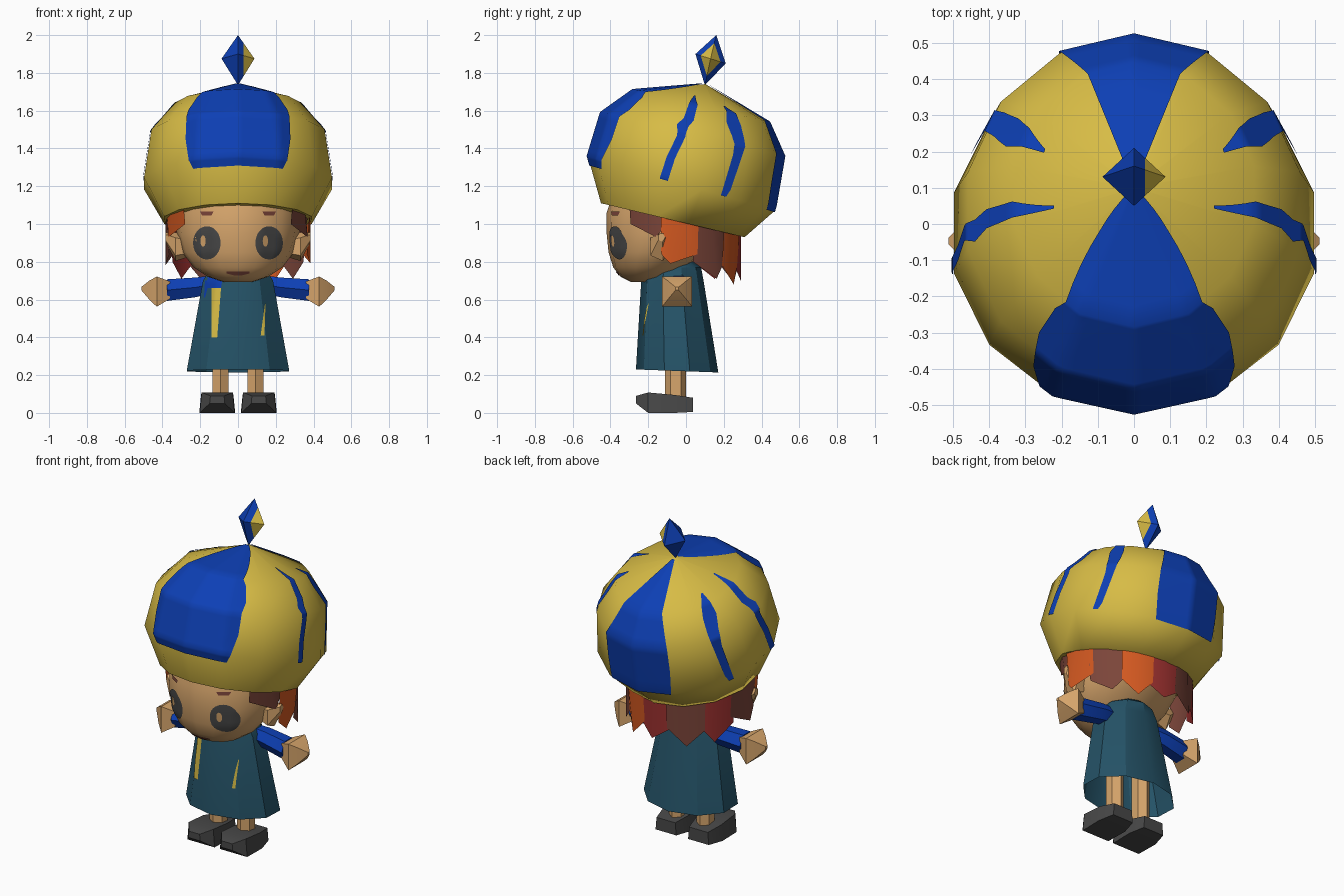
import bpy, bmesh, math
from mathutils import Vector
from mathutils.bvhtree import BVHTree

if "Cube" in bpy.data.objects:
    bpy.data.objects.remove(bpy.data.objects["Cube"])

COLOURS = {
    "yellow": (0.68, 0.50, 0.06), "blue": (0.004, 0.05, 0.46),
    "teal": (0.018, 0.085, 0.135), "skin": (0.68, 0.38, 0.15),
    "charcoal": (0.065, 0.065, 0.065), "orange": (0.66, 0.10, 0.015),
    "brown": (0.20, 0.06, 0.042), "red": (0.35, 0.032, 0.03),
}
MATS = {}
for key, rgb in COLOURS.items():
    MATS[key] = bpy.data.materials.new(key)
    MATS[key].diffuse_color = (*rgb, 1)


def finish(name, bm, mat, angle=30):
    me = bpy.data.meshes.new(name)
    bm.to_mesh(me)
    bm.free()
    ob = bpy.data.objects.new(name, me)
    bpy.context.collection.objects.link(ob)
    me.materials.append(MATS[mat])
    bpy.ops.object.select_all(action="DESELECT")
    ob.select_set(True)
    bpy.context.view_layer.objects.active = ob
    bpy.ops.object.shade_smooth_by_angle(angle=math.radians(angle))
    return ob


def loop(n, c, u, v, start=0.0):
    """Closed loop of n points around c, spanned by the vectors u and v."""
    c, u, v = Vector(c), Vector(u), Vector(v)
    angs = [start + 2 * math.pi * k / n for k in range(n)]
    return [c + u * math.cos(a) + v * math.sin(a) for a in angs]


def loft(name, loops, mat, angle=30, bottom=True, top=True):
    """Skin a stack of loops; the ends can be capped."""
    bm = bmesh.new()
    rows = [[bm.verts.new(p) for p in lp] for lp in loops]
    n = len(rows[0])
    for a, b in zip(rows, rows[1:]):
        for k in range(n):
            bm.faces.new((a[k], a[(k + 1) % n], b[(k + 1) % n], b[k]))
    if bottom:
        bm.faces.new(rows[0])
    if top:
        bm.faces.new(rows[-1])
    bmesh.ops.recalc_face_normals(bm, faces=bm.faces)
    return finish(name, bm, mat, angle)


def orient(bm, ref):
    bm.normal_update()
    for f in bm.faces:
        if f.normal.dot(f.calc_center_median() - Vector(ref)) < 0:
            f.normal_flip()


def strip(name, rows, place, mat, ref, n=8, m=4):
    """Thin patch from rows (t, left, right), laid on a surface by place(u, t)."""
    fine = []
    for p, q in zip(rows, rows[1:]):
        fine += [[a + (b - a) * i / m for a, b in zip(p, q)] for i in range(m)]
    fine.append(rows[-1])
    bm = bmesh.new()
    g = [[bm.verts.new(place(l + (r - l) * j / n, t)) for j in range(n + 1)]
         for t, l, r in fine]
    for a, b in zip(g, g[1:]):
        for j in range(n):
            bm.faces.new((a[j], a[j + 1], b[j + 1], b[j]))
    orient(bm, ref)
    return finish(name, bm, mat, 60)


# ---- hat: tilted rings (centre y, centre z, half width, half depth, tilt)
SIDES = 14
HAT = [(-0.07, 1.02, 0.40, 0.38, 0.09), (-0.025, 1.215, 0.51, 0.495, 0.145),
       (0.035, 1.475, 0.47, 0.485, 0.115), (0.08, 1.625, 0.34, 0.36, 0.085),
       (0.10, 1.74, 0.004, 0.004, 0.0)]
RINGS = [loop(SIDES, (0, cy, cz), (0, -ry, dz), (rx, 0, 0)) for cy, cz, rx, ry, dz in HAT]
loft("hat", RINGS, "yellow", 60)
HAT_MID = Vector((0, 0, 1.35))


def on_hat(deg, t):
    f = (deg / 360 * SIDES) % SIDES
    k = int(f) % SIDES
    i = min(int(t), len(RINGS) - 2)
    pts = [r[k].lerp(r[(k + 1) % SIDES], f - int(f)) for r in RINGS[i:i + 2]]
    p = pts[0].lerp(pts[1], t - i)
    return p + (p - HAT_MID).normalized() * 0.006


# hat panels and stripes
front = [(0.8, 29), (1, 31), (1.5, 35), (2, 36), (2.3, 38), (2.8, 37), (3, 34), (3.6, 42), (3.97, 50)]
back = [(0.97, 23), (1.5, 25), (2, 25.7), (3, 22), (3.95, 22)]
strip("hat_front_panel", [(t, -a, a) for t, a in front], on_hat, "blue", HAT_MID, 24)
strip("hat_back_panel", [(t, 180 - a, 180 + a) for t, a in back], on_hat, "blue", HAT_MID, 20)
stripe_a = [(0.97, 77, 82), (1, 77, 82), (1.45, 78, 83), (1.9, 81, 86), (2, 80.5, 86),
            (2.2, 78.5, 86), (2.45, 81, 88), (3, 80, 87), (3.35, 79, 81)]
stripe_b = [(1, 115.5, 119), (1.15, 116, 121), (1.8, 118, 124), (2, 117.5, 125), (2.25, 116, 125),
            (2.65, 112, 124), (3, 112, 121), (3.2, 113, 115)]
for side, s in (("right", 1), ("left", -1)):
    for label, rows in (("fore", stripe_a), ("aft", stripe_b)):
        strip(f"hat_{label}_stripe_{side}", [(t, s * l, s * r) for t, l, r in rows],
              on_hat, "blue", HAT_MID)

# ---- hat jewel: octahedron, yellow on one side
bm = bmesh.new()
lo, hi = bm.verts.new((0, 0.10, 1.735)), bm.verts.new((0, 0.16, 2.0))
eq = [bm.verts.new(p) for p in ((0.087, 0.13, 1.875), (0, 0.21, 1.85), (-0.087, 0.13, 1.875), (0, 0.05, 1.90))]
for k in range(4):
    bm.faces.new((eq[k], eq[(k + 1) % 4], hi))
    bm.faces.new((eq[(k + 1) % 4], eq[k], lo))
bmesh.ops.bisect_plane(bm, geom=bm.verts[:] + bm.edges[:] + bm.faces[:],
                       plane_co=(0.03, 0, 0), plane_no=(1, 0, 0))
bmesh.ops.recalc_face_normals(bm, faces=bm.faces)
for f in bm.faces:
    f.material_index = int(f.calc_center_median().x > 0.03)
finish("hat_jewel", bm, "blue").data.materials.append(MATS["yellow"])

# ---- head: rows of (z, front y, back y, half width)
HEAD = [(0.692, -0.29, -0.16, 0.07), (0.72, -0.345, -0.08, 0.16), (0.77, -0.385, 0.0, 0.235),
        (0.85, -0.41, 0.10, 0.295), (0.95, -0.42, 0.19, 0.325), (1.06, -0.42, 0.24, 0.335),
        (1.18, -0.38, 0.24, 0.32)]
head = loft("head", [loop(16, (0, (f + b) / 2, z), (0, (f - b) / 2, 0), (w, 0, 0))
                     for z, f, b, w in HEAD], "skin", 60)


def projector(ob, lift):
    """Lay points (x, z) on the front of an object."""
    tree = BVHTree.FromPolygons([v.co for v in ob.data.vertices], [p.vertices for p in ob.data.polygons])

    def place(x, z):
        hit = tree.ray_cast(Vector((x, -2, z)), Vector((0, 1, 0)))[0]
        if hit is None:
            hit = tree.find_nearest(Vector((x, -0.2, z)))[0]
        return hit + Vector((0, -lift, 0))
    return place


def oval(cx, cz, rx, rz):
    return [(cz - rz * math.cos(math.pi * i / 12), cx - rx * math.sin(math.pi * i / 12) - 1e-4,
             cx + rx * math.sin(math.pi * i / 12) + 1e-4) for i in range(13)]


face, face_high = projector(head, 0.005), projector(head, 0.009)
REF = (0, 0.3, 0.8)
for side, s in (("right", 1), ("left", -1)):
    strip(f"eye_{side}", oval(s * 0.165, 0.90, 0.073, 0.088), face, "charcoal", REF, 6, 1)
    strip(f"eye_glint_{side}", oval(s * 0.165 - 0.02, 0.91, 0.014, 0.03), face_high, "skin", REF, 3, 1)
    strip(f"eyebrow_{side}", [(1.045, s * 0.14, s * 0.19), (1.065, s * 0.13, s * 0.20)],
          face, "brown", REF, 4, 1)
    # pointed ears
    loft(f"ear_{side}", [loop(5, (s * x, y, z), (0, ry, 0), (0, 0, rz)) for x, y, z, ry, rz in
                         ((0.27, -0.13, 0.88, 0.05, 0.06), (0.33, -0.14, 0.88, 0.06, 0.08),
                          (0.385, -0.13, 0.93, 0.02, 0.025))], "skin")
strip("mouth", [(0.728, -0.02, 0.02), (0.738, -0.06, 0.06), (0.748, -0.06, 0.06)], face, "brown", REF, 8, 1)

# ---- hair: ring of pointed locks (start, end, edge z, tip angle, tip z, colour)
LOCKS = [(50, 84, 1.0, 76, 0.93, "brown"), (80, 112, 0.84, 88, 0.79, "orange"),
         (108, 142, 0.80, 130, 0.71, "brown"), (138, 166, 0.78, 152, 0.68, "orange"),
         (160, 194, 0.78, 176, 0.70, "red"), (190, 224, 0.78, 208, 0.69, "brown"),
         (220, 252, 0.80, 232, 0.71, "red"), (248, 280, 0.84, 270, 0.78, "brown"),
         (276, 310, 1.0, 284, 0.93, "orange")]


def hair_point(deg, z, r):
    a = math.radians(deg)
    return Vector((0.40 * r * math.sin(a), -0.07 - 0.38 * r * math.cos(a), z))


for i, (a0, a1, ze, at, zt, col) in enumerate(LOCKS):
    bm = bmesh.new()
    r = 0.95 + 0.012 * (i % 2)
    am = (a0 + a1) / 2
    top = [bm.verts.new(hair_point(a, 1.04 + 0.09 * math.cos(math.radians(a)) + 0.03, r)) for a in (a0, am, a1)]
    low = [bm.verts.new(hair_point(a, z, r * k)) for a, z, k in
           ((a0, ze, 0.96), (at, zt, 1.0), (a1, ze, 0.96))]
    for k in (0, 1):
        bm.faces.new((top[k], top[k + 1], low[k + 1], low[k]))
    orient(bm, (0, -0.07, 0.9))
    finish(f"hair_lock_{i + 1}", bm, col)

# ---- dress: open flared skirt with closed shoulders
dress = loft("dress", [loop(10, (0, cy, z), (0, -ry, -dz), (rx, 0, 0)) for z, cy, rx, ry, dz in
                       ((0.222, -0.047, 0.285, 0.218, -0.008), (0.70, -0.072, 0.195, 0.165, 0),
                        (0.77, -0.07, 0.15, 0.15, 0), (0.83, -0.07, 0.05, 0.07, 0))],
             "teal", 30, bottom=False)
cloth = projector(dress, 0.006)
strip("dress_trim_left", [(0.40, -0.14, -0.11), (0.66, -0.14, -0.09)], cloth, "yellow", REF, 4, 4)
strip("dress_trim_right", [(0.41, 0.12, 0.14), (0.58, 0.143, 0.146)], cloth, "yellow", REF, 4, 4)
strip("collar", [(0.66, -0.17, -0.09), (0.72, -0.16, -0.08)], cloth, "blue", REF, 4, 3)
strip("shoulder_knot", [(0.61, -0.18, -0.175), (0.70, -0.175, -0.15)], cloth, "blue", REF, 4, 3)

# ---- limbs, mirrored
for side, s in (("right", 1), ("left", -1)):
    loft(f"sleeve_{side}", [loop(6, (s * x, y, z), (0, r, 0), (0, 0, r)) for x, y, z, r in
                            ((0.10, -0.05, 0.69, 0.05), (0.22, -0.03, 0.665, 0.06),
                             (0.375, -0.05, 0.65, 0.066))], "blue")
    loft(f"hand_{side}", [loop(4, (s * x, -0.047, z), (0, r, 0), (0, 0, r), math.pi / 4) for x, z, r in
                          ((0.36, 0.65, 0.065), (0.43, 0.642, 0.113), (0.47, 0.65, 0.07),
                           (0.512, 0.658, 0.012))], "skin")
    loft(f"leg_{side}", [loop(6, (s * 0.093, -0.055, z), (0, 0.055, 0), (0.048, 0, 0))
                         for z in (0.06, 0.48)], "skin")
    # wedge shoes with a narrowed toe: (y, bottom z, top z, half width)
    loft(f"shoe_{side}", [[Vector((s * 0.11 + dx, y, z)) for dx, z in
                           ((-w, zb), (w, zb), (w * 0.9, zt), (-w * 0.9, zt))] for y, zb, zt, w in
                          ((0.037, 0.005, 0.08, 0.07), (-0.06, 0, 0.095, 0.095),
                           (-0.20, 0, 0.108, 0.092), (-0.265, 0.05, 0.09, 0.04))], "charcoal")

for m in bpy.data.materials:
    if m.users and not m.is_grease_pencil:
        m.use_nodes = True
        m.node_tree.nodes["Principled BSDF"].inputs["Base Color"].default_value = m.diffuse_color
